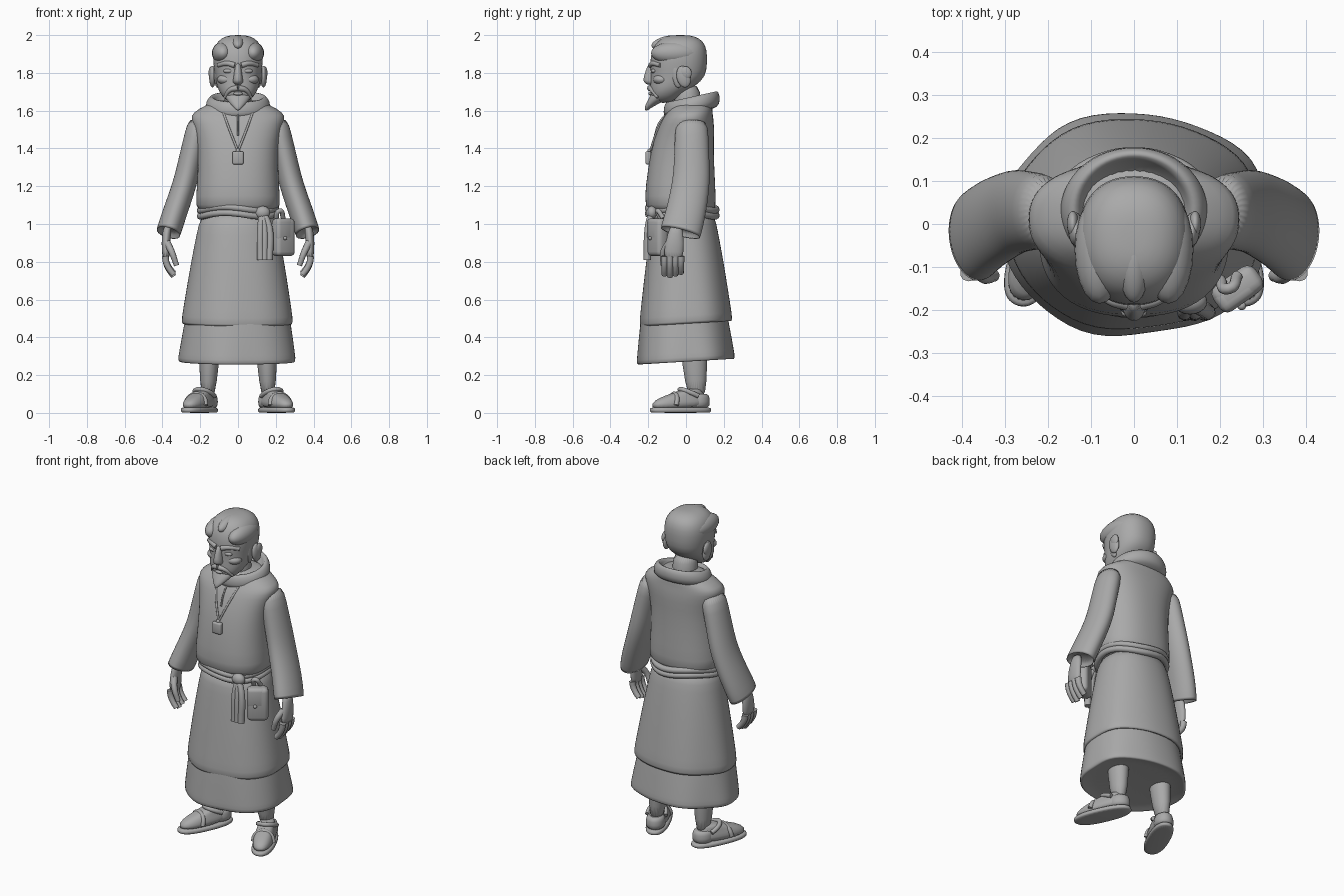
import bpy, bmesh
from math import sin, cos, pi, radians
from mathutils import Matrix, Vector

if "Cube" in bpy.data.objects:
    bpy.data.objects.remove(bpy.data.objects["Cube"])

clay = bpy.data.materials.new("grey_clay")
clay.use_nodes = True
clay.diffuse_color = (.4, .4, .4, 1)
clay.node_tree.nodes["Principled BSDF"].inputs["Base Color"].default_value = clay.diffuse_color


def finish(name, bm, subdivide=False):
    """Turn a bmesh into a smooth shaded object."""
    bmesh.ops.recalc_face_normals(bm, faces=bm.faces)
    mesh = bpy.data.meshes.new(name)
    bm.to_mesh(mesh)
    bm.free()
    mesh.shade_smooth()
    mesh.materials.append(clay)
    ob = bpy.data.objects.new(name, mesh)
    bpy.context.collection.objects.link(ob)
    if subdivide:
        ob.modifiers.new("smooth", "SUBSURF").levels = 1
        ob.modifiers["smooth"].render_levels = 1
    return ob


def skin(name, loops, side=1, hollow=False):
    """Join loops of points; a hollow part gets a lip turned inward at its end."""
    if hollow:
        last, before = loops[-1], loops[-2]
        middle = sum(last, Vector()) / len(last)
        inner = [p.lerp(middle, .06) for p in last]
        loops = loops + [inner, [p.lerp(q, .4).lerp(middle, .1) for p, q in zip(inner, before)]]
    bm = bmesh.new()
    rows = [[bm.verts.new((side * p.x, p.y, p.z)) for p in loop] for loop in loops]
    for low, high in zip(rows, rows[1:]):
        for j in range(len(low)):
            bm.faces.new((low[j - 1], low[j], high[j], high[j - 1]))
    bm.faces.new(rows[0])
    bm.faces.new(rows[-1])
    return finish(name, bm, True)


def outline(power=2, count=32):
    """Points of a unit circle, squarer for a higher power."""
    for j in range(count):
        a = 2 * pi * j / count
        r = (abs(cos(a)) ** power + abs(sin(a)) ** power) ** (-1 / power)
        yield a, r * cos(a), r * sin(a)


def loft(name, rings, side=1, power=2, slope=0, fold=0, hollow=False, place=Vector):
    """Skin level rings of (y, z, half width, half depth); fold ripples the cloth."""
    loops = []
    for i, (y, z, width, depth) in enumerate(rings):
        grow = fold * i / len(rings)
        loop = []
        for a, c, s in outline(power):
            r = 1 + grow * (cos(5 * a - 3) + .4 * cos(8 * a + 2))
            loop.append(place(Vector((width * r * c, y + depth * r * s, z + slope * depth * s))))
        loops.append(loop)
    return skin(name, loops, side, hollow)


def skirt(name, top, hem, waist, flare, fold):
    """Flared cloth, a little shallower than wide, with its hem raised at the back."""
    rings = []
    for i in range(8):
        t = i / 7
        width = waist + (flare - waist) * t ** .8
        rings.append((.015 * (t - 1), top + (hem - top) * t, width, .83 * width))
    loft(name, rings, power=2.2, slope=.06, fold=fold, hollow=True)


def limb(name, path, start, end, side=1, hollow=False):
    """Sweep an oval along a path, from start to end (half width, half depth)."""
    path = [Vector(p) for p in path]
    loops = []
    for i, p in enumerate(path):
        along = (path[min(i + 1, len(path) - 1)] - path[max(i - 1, 0)]).normalized()
        back = (Vector((0, 1, 0)) - along * along.y).normalized()
        across = back.cross(along)
        size = Vector(start).lerp(Vector(end), i / (len(path) - 1))
        loops.append([p + across * size.x * c + back * size.y * s for a, c, s in outline()])
    return skin(name, loops, side, hollow)


def cord(name, points, radius, side=1, taper=1, closed=False, place=Vector):
    """Round cord through the points, tapering toward its end."""
    curve = bpy.data.curves.new(name, "CURVE")
    curve.dimensions = "3D"
    curve.bevel_depth, curve.bevel_resolution = radius, 3
    curve.resolution_u, curve.use_fill_caps = 6, True
    spline = curve.splines.new("BEZIER")
    spline.bezier_points.add(len(points) - 1)
    spline.use_cyclic_u = closed
    for i, (knot, p) in enumerate(zip(spline.bezier_points, points)):
        p = place(Vector(p))
        knot.co = (side * p.x, p.y, p.z)
        knot.handle_left_type = knot.handle_right_type = "AUTO"
        knot.radius = 1 + (taper - 1) * i / (len(points) - 1)
    path = bpy.data.objects.new(name, curve)
    bpy.context.collection.objects.link(path)
    mesh = bpy.data.meshes.new_from_object(path.evaluated_get(bpy.context.evaluated_depsgraph_get()))
    bpy.data.objects.remove(path)
    bm = bmesh.new()
    bm.from_mesh(mesh)
    bpy.data.meshes.remove(mesh)
    return finish(name, bm)


def ball(name, loc, size, tilt=0, side=1):
    bm = bmesh.new()
    bmesh.ops.create_uvsphere(bm, u_segments=20, v_segments=12, radius=1)
    ob = finish(name, bm)
    ob.location, ob.scale = (side * loc[0], loc[1], loc[2]), size
    ob.rotation_euler.x = radians(tilt)


def box(name, loc, size, turn=0):
    bm = bmesh.new()
    bmesh.ops.create_cube(bm, size=1, matrix=Matrix.Diagonal((*size, 1)))
    bmesh.ops.bevel(bm, geom=bm.edges[:], offset=min(size) / 3, segments=3, affect="EDGES", profile=.5)
    ob = finish(name, bm)
    ob.location, ob.rotation_euler.z = loc, radians(turn)


def strap(name, width, ends, crest, side):
    """Band arched over the foot from its (y, z) ends to its (y, z) crest."""
    arch = []
    for i in range(7):
        a = pi * i / 6
        y, z = Vector(ends).lerp(Vector(crest), sin(a))
        arch.append((width * cos(a), y, z))
    cord(name, arch, .013, side, place=foot_place)


def foot_place(p):
    """Turn a foot outward and set it below its leg."""
    return Matrix.Rotation(radians(24), 3, "Z") @ p + Vector((.2, -.02, 0))


# Robe
skirt("underskirt", .6, .27, .255, .315, .03)
skirt("overskirt", 1.08, .47, .185, .3, .02)
loft("robe_top", [(-.02, 1.05, .19, .16), (-.03, 1.09, .23, .19), (-.03, 1.2, .215, .185),
                  (-.02, 1.4, .21, .165), (0, 1.5, .23, .15), (.01, 1.56, .25, .135),
                  (.02, 1.59, .24, .12), (.03, 1.63, .17, .11), (.04, 1.66, .1, .08)], power=2.4)
loft("hood_collar", [(.03, 1.58, .14, .12), (.03, 1.6, .175, .15), (.03, 1.65, .17, .15),
                     (.03, 1.68, .145, .135), (.03, 1.67, .125, .12), (.03, 1.6, .11, .1)], slope=.22)
cord("neck_slit", [(0, -.1, 1.59), (0, -.145, 1.53), (0, -.165, 1.47)], .005)

# Belt: two cords, a knot and hanging ends
for z in (1.05, 1.08):
    turns = [pi * k / 8 for k in range(16)]
    cord("belt_cord", [(.2 * cos(a), .18 * sin(a) - .02, z + .01 * sin(3 * a + z)) for a in turns],
         .018, closed=True)
ball("belt_knot", (.13, -.18, 1.06), (.04, .03, .035))
for x in (.12, .14, .165):
    cord("belt_end", [(.13, -.18, 1.07), (x, -.2, .98), (x, -.205, .81)], .017, taper=1.2)

# Pouch and pendant
box("pouch", (.24, -.15, .93), (.12, .07, .2), 35)
box("pouch_flap", (.235, -.16, .97), (.1, .06, .12), 35)
ball("pouch_button", (.25, -.19, .925), (.01, .01, .01))
cord("pouch_loop", [(.2, -.13, 1.02), (.22, -.15, 1.07), (.24, -.12, 1.03)], .013)
box("pendant", (0, -.2, 1.35), (.06, .03, .07))
ball("pendant_ring", (0, -.195, 1.385), (.012, .01, .015))

# Head
loft("neck", [(.01, 1.58, .08, .08), (.01, 1.65, .07, .07), (0, 1.75, .07, .07)])
loft("head", [(-.12, 1.64, .045, .045), (-.11, 1.68, .09, .08), (-.07, 1.73, .113, .12),
              (-.04, 1.78, .12, .145), (-.04, 1.85, .132, .152), (-.035, 1.92, .132, .147),
              (-.03, 1.97, .108, .122), (-.03, 1.995, .065, .075), (-.03, 2, .02, .03)], power=2.3)
ball("forelock", (0, -.105, 1.96), (.034, .08, .034), 14)
loft("nose", [(-.18, 1.735, .01, .02), (-.19, 1.75, .03, .035), (-.19, 1.77, .024, .038),
              (-.18, 1.86, .014, .018)])
loft("goatee", [(-.21, 1.6, .006, .008), (-.2, 1.62, .025, .02), (-.16, 1.65, .055, .045),
                (-.14, 1.68, .075, .05), (-.13, 1.71, .06, .04)])
ball("lower_lip", (0, -.185, 1.69), (.025, .014, .01))

# Mirrored parts
for side, tag in ((1, "left_"), (-1, "right_")):
    # Face and hair
    ball(tag + "hair_side", (.08, -.06, 1.905), (.058, .125, .06), side=side)
    ball(tag + "sideburn", (.108, -.05, 1.8), (.02, .03, .08), 8, side)
    ball(tag + "ear", (.135, -.012, 1.78), (.018, .038, .058), 12, side)
    ball(tag + "ear_rim", (.142, 0, 1.8), (.014, .03, .035), 12, side)
    cord(tag + "brow", [(.016, -.185, 1.84), (.055, -.175, 1.85), (.105, -.135, 1.84)], .016, side, taper=.7)
    ball(tag + "eye", (.05, -.17, 1.81), (.028, .016, .013), side=side)
    ball(tag + "cheek", (.06, -.13, 1.765), (.05, .045, .03), side=side)
    cord(tag + "moustache", [(0, -.19, 1.72), (.04, -.18, 1.71), (.07, -.15, 1.67)], .017, side, taper=.5)
    cord(tag + "pendant_cord", [(.076, -.1, 1.585), (.045, -.15, 1.5), (0, -.19, 1.385)], .006, side)

    # Sleeve, open at the cuff
    limb(tag + "sleeve", [(.2, .03, 1.56), (.225, .03, 1.46), (.25, .03, 1.35), (.27, .03, 1.26),
                          (.295, .02, 1.17), (.335, 0, 1.06), (.37, -.03, .95)],
         (.06, .085), (.066, .11), side, hollow=True)

    # Hand with curled fingers
    limb(tag + "palm", [(.37, -.05, 1), (.385, -.06, .9), (.38, -.07, .8)], (.025, .036), (.02, .058), side)
    for k in range(4):
        curl = [(.385 - .005 * t * t, .029 * k - .114, .83 - (.036 - .003 * abs(k - 1)) * t) for t in range(4)]
        cord(tag + "finger", curl, .019, side, taper=.8)
    cord(tag + "thumb", [(.375, -.09, .9), (.35, -.12, .85), (.325, -.12, .78)], .02, side, taper=.7)

    # Leg and sandal
    limb(tag + "leg", [(.15, .04, .4), (.153, .045, .27), (.16, .06, .06)], (.065, .08), (.038, .05), side)
    loft(tag + "sole", [(-.01, 0, .06, .168), (-.01, .005, .065, .174), (-.01, .025, .065, .174),
                        (-.01, .03, .055, .165)], side, power=2.5, place=foot_place)
    loft(tag + "foot", [(-.01, .02, .06, .166), (-.01, .06, .06, .164), (0, .085, .05, .135),
                        (.03, .11, .044, .08), (.06, .13, .036, .045)], side, power=2.4,
         slope=.05, place=foot_place)
    loft(tag + "heel_guard", [(.09, .02, .056, .066), (.09, .06, .056, .066), (.09, .1, .05, .062),
                              (.09, .1, .03, .04)], side, place=foot_place)
    strap(tag + "instep_strap", .058, (-.06, .04), (-.045, .1), side)
    strap(tag + "ankle_strap", .052, (.07, .09), (-.01, .125), side)
